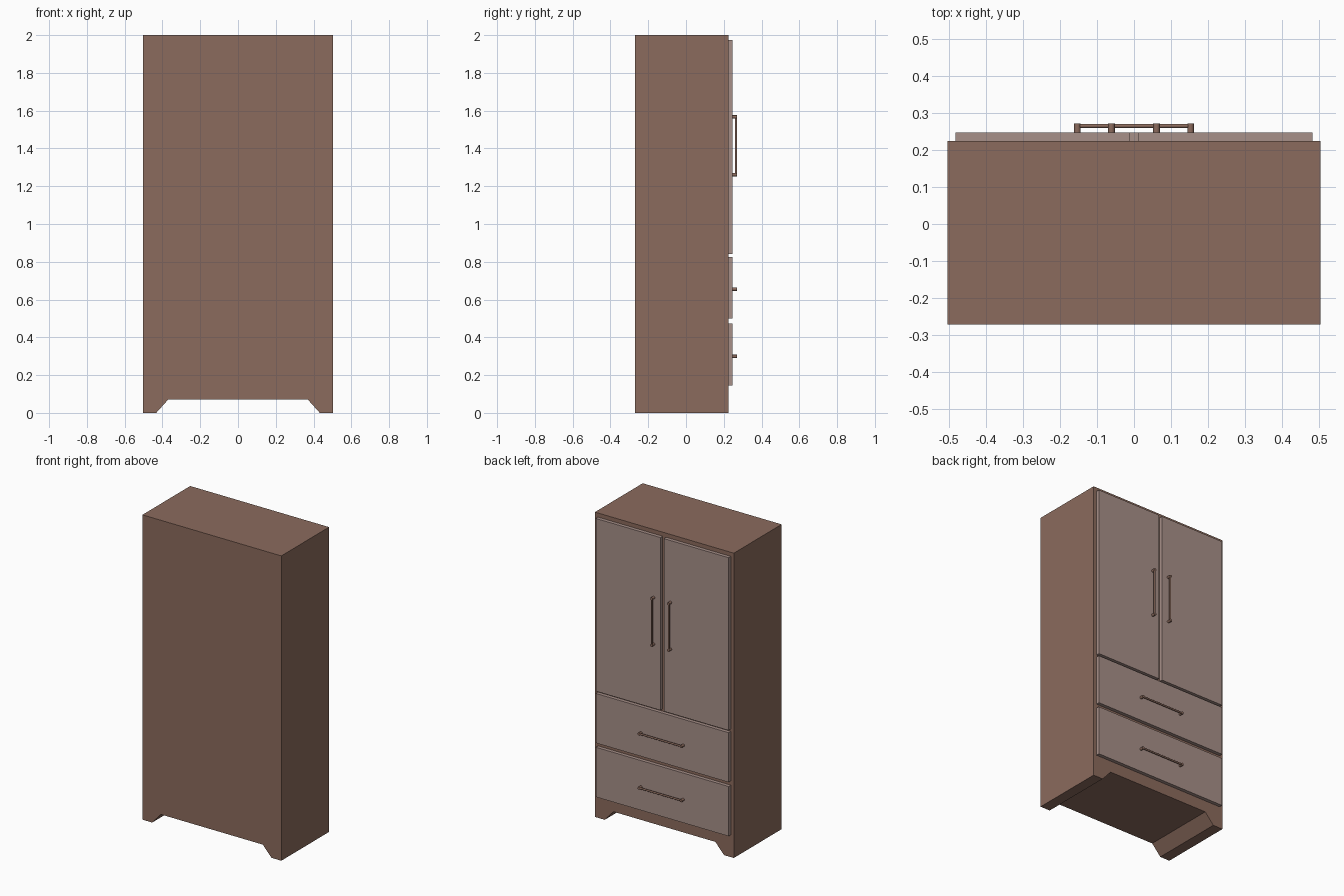
import bpy, bmesh
from mathutils import Matrix, Vector

if "Cube" in bpy.data.objects:
    bpy.data.objects.remove(bpy.data.objects["Cube"])


def material(name, rgb):
    m = bpy.data.materials.new(name)
    m.diffuse_color = (*rgb, 1)
    m.use_nodes = True
    m.node_tree.nodes["Principled BSDF"].inputs["Base Color"].default_value = m.diffuse_color
    return m


WOOD = material("brown_wood", (0.26, 0.147, 0.11))
PANEL = material("pale_panel", (0.39, 0.28, 0.25))
BACK, FACE, PANEL_Y, HANDLE_Y = -0.271, 0.224, 0.247, 0.271


def finish(name, bm, mat):
    bmesh.ops.recalc_face_normals(bm, faces=bm.faces)
    me = bpy.data.meshes.new(name)
    bm.to_mesh(me)
    bm.free()
    me.materials.append(mat)
    ob = bpy.data.objects.new(name, me)
    bpy.context.collection.objects.link(ob)
    return ob


def panel(name, x0, x1, z0, z1):
    bm = bmesh.new()
    size = Vector((x1 - x0, PANEL_Y - FACE, z1 - z0))
    centre = Vector((x0 + x1, PANEL_Y + FACE, z0 + z1)) / 2
    bmesh.ops.create_cube(bm, size=1, matrix=Matrix.Translation(centre) @ Matrix.Diagonal((*size, 1)))
    finish(name, bm, PANEL)


def rod(bm, a, b, radius):
    a, b = Vector(a), Vector(b)
    d = b - a
    rot = d.to_track_quat('Z', 'Y').to_matrix().to_4x4()
    bmesh.ops.create_cone(bm, cap_ends=True, segments=16, radius1=radius, radius2=radius,
                          depth=d.length, matrix=Matrix.Translation((a + b) / 2) @ rot)


def handle(name, x, z, axis):
    # round bar carried on two slightly thicker posts
    bm = bmesh.new()
    centre, along = Vector((x, 0, z)), Vector(axis) * 0.153
    for s in (-1, 1):
        p = centre + along * s
        rod(bm, p + Vector((0, PANEL_Y, 0)), p + Vector((0, HANDLE_Y, 0)), 0.009)
    y = Vector((0, HANDLE_Y - 0.006, 0))
    rod(bm, centre - along + y, centre + along + y, 0.0058)
    ob = finish(name, bm, WOOD)
    bpy.ops.object.select_all(action='DESELECT')
    ob.select_set(True)
    bpy.context.view_layer.objects.active = ob
    bpy.ops.object.shade_smooth_by_angle()


# carcass: side-to-side profile with the arched base, extruded through the depth
half = [(0.37, 0.07), (0.433, 0), (0.504, 0), (0.504, 2)]
profile = half + [(-x, z) for x, z in reversed(half)]
bm = bmesh.new()
f = bm.faces.new([bm.verts.new((x, BACK, z)) for x, z in profile])
ext = bmesh.ops.extrude_face_region(bm, geom=[f])
bmesh.ops.translate(bm, vec=(0, FACE - BACK, 0),
                    verts=[v for v in ext["geom"] if isinstance(v, bmesh.types.BMVert)])
finish("cabinet_body", bm, WOOD)

# pair of doors with upright handles
for side, s in (("left", -1), ("right", 1)):
    xs = sorted((s * 0.012, s * 0.482))
    panel(side + "_door", xs[0], xs[1], 0.84, 1.973)
    handle(side + "_door_handle", s * 0.061, 1.414, (0, 0, 1))

# two drawers with level handles
for level, z0, z1, hz in (("upper", 0.50, 0.825, 0.655), ("lower", 0.146, 0.472, 0.299)):
    panel(level + "_drawer", -0.482, 0.482, z0, z1)
    handle(level + "_drawer_handle", 0, hz, (1, 0, 0))
